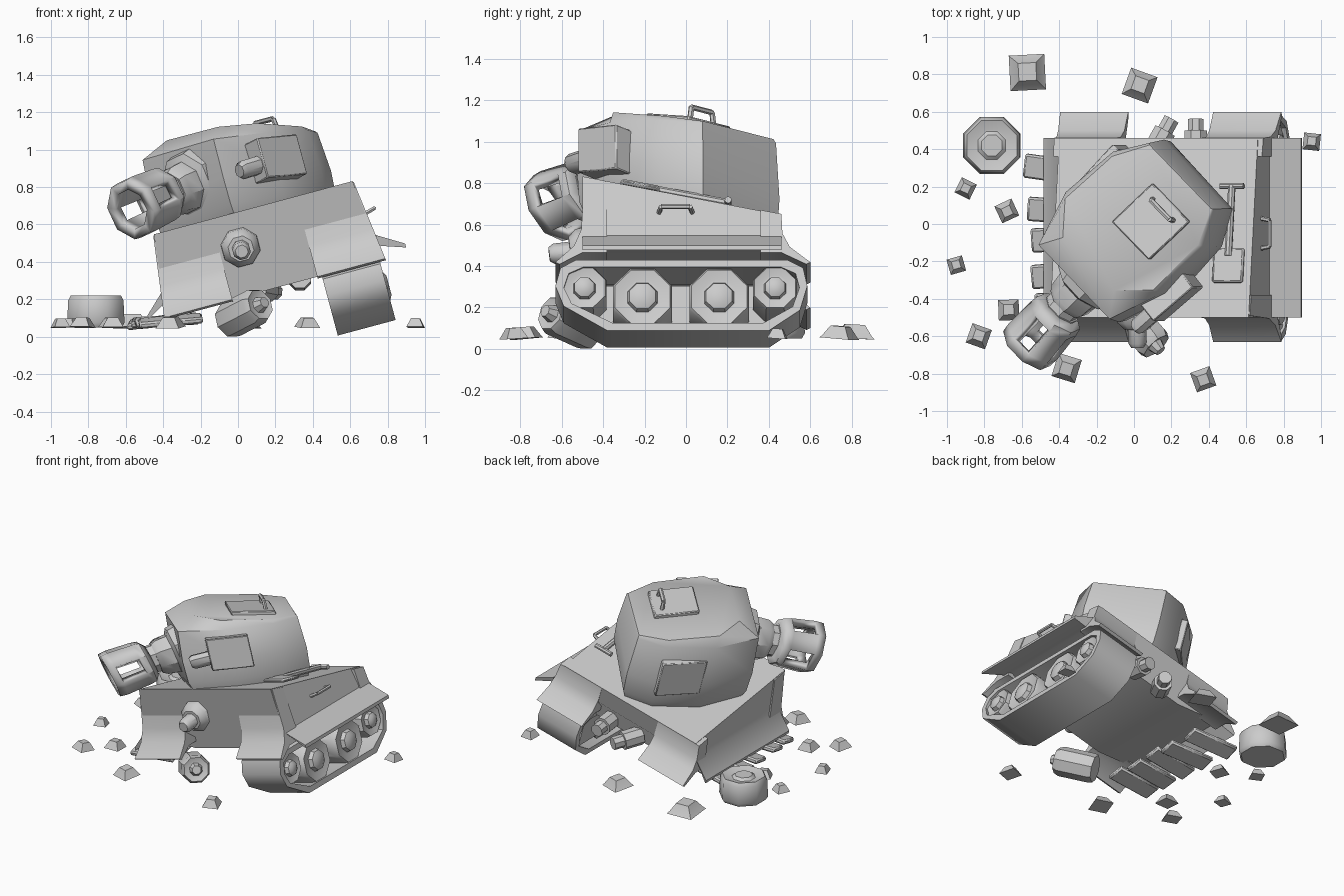
import bpy, bmesh, math, random
from mathutils import Matrix, Vector

if "Cube" in bpy.data.objects:
    bpy.data.objects.remove(bpy.data.objects["Cube"])

random.seed(4)
I = Matrix.Identity(4)
T = lambda x, y, z: Matrix.Translation((x, y, z))
R = lambda deg, ax: Matrix.Rotation(math.radians(deg), 4, ax)
HULL = R(-15, 'Y') @ T(0.257, 0, 0)                      # rolled hull frame
DECK = lambda x, y: HULL @ T(x, y, 0.547 - 0.2 * y) @ R(-11, 'X')
SHEAR = Matrix(((1, 0, 0, 0), (0, 1, 0, 0), (0, -0.195, 1, 0), (0, 0, 0, 1)))
TURRET = HULL @ T(-0.028, -0.03, 0.55) @ SHEAR @ R(-45, 'Z')   # faces local -y, upright on sloping deck


def finish(name, bm, m=I, bevel=0):
    bm.transform(m)
    bmesh.ops.recalc_face_normals(bm, faces=bm.faces)
    me = bpy.data.meshes.new(name)
    bm.to_mesh(me)
    bm.free()
    ob = bpy.data.objects.new(name, me)
    bpy.context.collection.objects.link(ob)
    if bevel:
        b = ob.modifiers.new("bevel", 'BEVEL')
        b.width, b.segments = bevel, 1
    bpy.ops.object.select_all(action='DESELECT')
    ob.select_set(True)
    bpy.context.view_layer.objects.active = ob
    bpy.ops.object.shade_smooth_by_angle(angle=math.radians(40))
    return ob


def loft(name, rings, m=I, caps=True, bevel=0):
    bm = bmesh.new()
    rows = [[bm.verts.new(p) for p in ring] for ring in rings]
    n = len(rows[0])
    for a, b in zip(rows, rows[1:]):
        for i in range(n):
            bm.faces.new((a[i], a[(i + 1) % n], b[(i + 1) % n], b[i]))
    if caps:
        bm.faces.new(rows[0])
        bm.faces.new(rows[-1])
    return finish(name, bm, m, bevel)


def along(a, b):
    d = Vector(b) - Vector(a)
    return T(*a) @ d.to_track_quat('Z', 'Y').to_matrix().to_4x4(), d.length


def turned(name, a, b, prof, m=I, sides=8):
    """Revolved solid from a to b; prof = (fraction along, radius)."""
    f, length = along(a, b)
    ang = [2 * math.pi * (i + 0.5) / sides for i in range(sides)]
    loft(name, [[(r * math.cos(t), r * math.sin(t), h * length) for t in ang] for h, r in prof], m @ f)


def rod(name, a, b, r, m=I, sides=8):
    turned(name, a, b, [(0, r), (1, r)], m, sides)


def box(name, size, m, bevel=0):
    bm = bmesh.new()
    bmesh.ops.create_cube(bm, size=1, matrix=Matrix.Diagonal((*size, 1)))
    finish(name, bm, m, bevel)


def handle(name, m, w=0.14, h=0.045, r=0.011):
    pts = [(0, -w / 2, 0), (0, -w / 2 + .01, h), (0, w / 2 - .01, h), (0, w / 2, 0)]
    for i in range(3):
        rod(f"{name}_{i}", pts[i], pts[i + 1], r, m, 6)


# Hull body with flared side skirts (left skirt bent in)
def section(y, top, low_y):
    def half(tip, drop):
        return [(0.55, top, y), (0.585, 0.34, y), (tip, 0.25 - drop, y), (tip, 0.228 - drop, y),
                (0.58, 0.28, low_y), (0.25, 0.2, low_y)]
    return [(x, yy, w) for x, w, yy in half(0.735, 0)] + [(-x, yy, w) for x, w, yy in reversed(half(0.695, 0.015))]


loft("hull_body", [section(-0.5, 0.645, -0.42), section(0.46, 0.453, 0.4)], HULL)

# Mudguards at the four corners, curling outwards
front_prof = [(-0.49, 0.64), (-0.505, 0.37), (-0.54, 0.285), (-0.63, 0.2), (-0.61, 0.19), (-0.5, 0.25), (-0.38, 0.25), (-0.38, 0.615)]
rear_prof = [(0.46, 0.45), (0.465, 0.35), (0.5, 0.28), (0.6, 0.2), (0.58, 0.19), (0.46, 0.25), (0.36, 0.25), (0.36, 0.47)]
for end, prof in (("front", front_prof), ("rear", rear_prof)):
    for side, s in (("left", -1), ("right", 1)):
        loft(f"{end}_mudguard_{side}",
             [[(s * 0.235, y, w) for y, w in prof],
              [(s * (0.612 - 0.13 * (w - 0.2)), y, w) for y, w in prof]], HULL)

# Right track: belt loop, wheels, suspension plate
loop = [(-0.38, -0.132), (0.4, -0.132), (0.55, -0.03), (0.585, 0.09), (0.565, 0.18), (0.49, 0.22),
        (-0.53, 0.22), (-0.605, 0.18), (-0.63, 0.09), (-0.59, -0.01)]
inner = [(y * 0.935, 0.05 + (w - 0.05) * 0.79) for y, w in loop]
ring = lambda x, p: [(x, y, w) for y, w in p]
loft("track_belt", [ring(0.26, loop), ring(0.58, loop), ring(0.58, inner), ring(0.26, inner), ring(0.26, loop)],
     HULL, caps=False)
for i, (y, w, r) in enumerate([(-0.49, 0.085, 0.115), (-0.21, 0.04, 0.155), (0.16, 0.04, 0.155), (0.43, 0.085, 0.115)]):
    turned(f"road_wheel_{i}", (0.3, y, w), (0.58, y, w),
           [(0, r), (0.88, r), (0.95, r * 0.93), (0.9, r * 0.6), (0.9, r * 0.5), (1.0, r * 0.44), (1.05, r * 0.25)], HULL)
box("suspension_plate", (0.03, 1.0, 0.2), HULL @ T(0.3, -0.02, 0.06))

# Hull gun in ball mount
turned("ball_mount", (-0.12, -0.47, 0.46), (-0.12, -0.56, 0.45), [(0, 0.11), (0.6, 0.105), (1, 0.07)], HULL)
turned("hull_gun", (-0.12, -0.5, 0.455), (-0.12, -0.66, 0.435), [(0, 0.05), (0.85, 0.05), (1, 0.035)], HULL)

# Exhausts and details on hull
for i, (a, b) in enumerate([((0.1, 0.38, 0.26), (0.2, 0.56, 0.24)), ((0.33, 0.38, 0.32), (0.33, 0.56, 0.3))]):
    turned(f"exhaust_{i}", a, b, [(0, 0.064), (0.65, 0.064), (0.65, 0.045), (1, 0.045)])
handle("side_handle", HULL @ T(0.57, -0.05, 0.46) @ R(75, 'Y'), 0.16, 0.055, 0.012)

# Shovel on deck
SH = DECK(0.43, 0) @ T(0, 0, 0.025)
box("shovel_blade", (0.17, 0.19, 0.025), SH @ T(0, -0.23, 0), 0.01)
rod("shovel_shaft", (0, -0.18, 0.01), (0, 0.2, 0.01), 0.02, SH)
rod("shovel_grip", (-0.065, 0.2, 0.01), (0.065, 0.2, 0.01), 0.017, SH)

# Turret: octagonal plan, upright walls, slanted roof with lower front
plan = [(0.26, 0.42), (0.37, 0.24), (0.395, -0.1), (0.29, -0.41)]
top = [(0.24, 0.4), (0.335, 0.22), (0.345, -0.11), (0.2, -0.26)]


def turret_ring(half, k, h, p=0, q=0):
    pts = [(x * k, y * k) for x, y in half] + [(-x * k, y * k) for x, y in reversed(half)]
    return [(x, y, h + p * x + q * y) for x, y in pts]


loft("turret_shell", [turret_ring(plan, 0.9, -0.03), turret_ring(plan, 0.98, 0.05), turret_ring(plan, 1, 0.2),
                      turret_ring(plan, 0.965, 0.445, -0.12, 0), turret_ring(top, 1, 0.5, -0.14, -0.1)], TURRET)
ROOF = TURRET @ Matrix(((1, 0, 0, 0), (0, 1, 0, 0), (-0.14, -0.1, 1, 0.5), (0, 0, 0, 1)))
box("roof_hatch", (0.29, 0.29, 0.04), ROOF @ T(0.07, 0.13, 0.005), 0.006)
handle("hatch_handle", ROOF @ T(0.07, 0.22, 0.02) @ R(90, 'Z'), 0.16, 0.06, 0.014)
box("side_hatch", (0.05, 0.3, 0.26), TURRET @ T(-0.375, 0.09, 0.26) @ R(3, 'Z'), 0.006)

# Sight housing on turret side
box("sight_housing", (0.15, 0.28, 0.22), TURRET @ T(0.385, -0.1, 0.245) @ R(-4, 'Z'), 0.006)
turned("sight_tube", (0.4, -0.14, 0.235), (0.38, -0.37, 0.2), [(0, 0.05), (0.9, 0.05), (1, 0.035)], TURRET)

# Main gun: mantlet, barrel, slotted muzzle brake
turned("mantlet", (0.01, -0.34, 0.25), (0.01, -0.55, 0.21),
       [(0, 0.2), (0.35, 0.18), (0.45, 0.14), (0.85, 0.13), (1, 0.11)], TURRET)
turned("barrel", (0.01, -0.5, 0.225), (0.01, -0.65, 0.19), [(0, 0.1), (1, 0.1)], TURRET)
GUN, glen = along((0.015, -0.585, 0.205), (0.02, -0.88, 0.13))
bm = bmesh.new()
rows = [[bm.verts.new((r * math.cos(t), r * math.sin(t), h * glen))
         for t in [math.pi * (i + 0.5) / 4 for i in range(8)]]
        for h, r in [(0, 0.11), (0.1, 0.15), (0.25, 0.158), (0.82, 0.168), (1, 0.162)]]
for k in range(4):
    for i in range(8):
        if k == 2 and i % 2:
            continue
        j = (i + 1) % 8
        bm.faces.new((rows[k][i], rows[k][j], rows[k + 1][j], rows[k + 1][i]))
brake = finish("muzzle_brake", bm, TURRET @ GUN)
sol = brake.modifiers.new("wall", 'SOLIDIFY')
sol.thickness, sol.offset = 0.055, -1
rod("muzzle_back", (0, 0, 0), (0, 0, 0.03), 0.105, TURRET @ GUN)

# Broken drive roller hanging under the nose
turned("drive_roller", (-0.05, -0.46, 0.085), (0.125, -0.66, 0.175),
       [(0, 0.095), (0.1, 0.1), (0.85, 0.1), (0.97, 0.085), (0.93, 0.055), (0.93, 0.045), (1.1, 0.03)])

# Loose wheel on the ground
turned("loose_wheel", (-0.76, 0.42, 0.05), (-0.76, 0.42, 0.22),
       [(0, 0.15), (0.15, 0.166), (0.85, 0.16), (1, 0.145), (0.9, 0.09), (0.9, 0.08), (1.0, 0.06)])

# Fallen track links
for i, (x, y, ang, tilt) in enumerate([(-0.42, 0.29, -8, 8), (-0.4, 0.07, -4, 4), (-0.38, -0.08, 3, 6),
                                       (-0.38, -0.27, 5, 3), (-0.36, -0.43, 2, 5)]):
    box(f"track_link_{i}", (0.34, 0.13, 0.035), T(x, y, 0.085) @ R(ang, 'Z') @ R(-tilt, 'Y') @ R(12, 'X'), 0.01)

# Debris chunks
chunks = [(-0.57, 0.81, 0.19), (0.03, 0.74, 0.15), (0.95, 0.44, 0.09), (-0.9, 0.19, 0.09), (-0.68, 0.07, 0.1),
          (-0.95, -0.22, 0.085), (-0.67, -0.46, 0.11), (-0.83, -0.6, 0.11), (-0.36, -0.77, 0.13), (0.37, -0.83, 0.11)]
for i, (x, y, s) in enumerate(chunks):
    q = lambda k, h: [(a * s * k, b * s * k, h) for a, b in ((-.5, -.5), (.5, -.5), (.5, .5), (-.5, .5))]
    turn = random.uniform(-30, 30) if i > 1 else (3, -20)[i]
    loft(f"debris_{i}", [q(1, 0), q(0.85, 0.015), q(0.5, 0.03 + 0.2 * s)],
         T(x, y, 0.05) @ R(turn, 'Z') @ R(random.uniform(-6, 6), 'X'))
